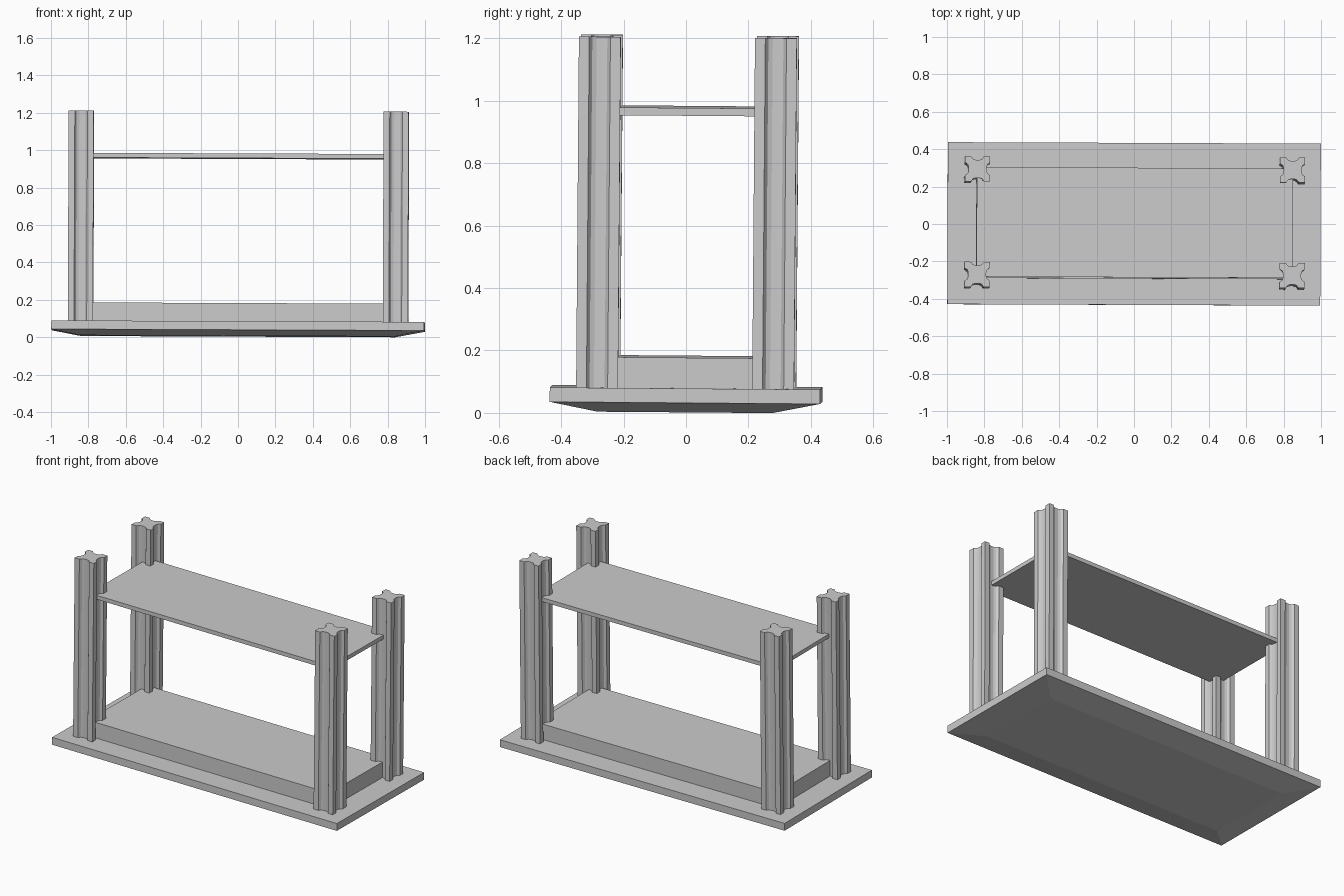
import bpy
import bmesh
from mathutils import Matrix

cube = bpy.data.objects.get("Cube")
if cube:
    bpy.data.objects.remove(cube, do_unlink=True)

# The whole table rests with a very slight lean
LEAN = (Matrix.Rotation(-0.004, 4, 'Z') @ Matrix.Rotation(0.004, 4, 'Y')
        @ Matrix.Rotation(-0.008, 4, 'X'))


def loft(name, rings):
    """Join stacked outlines, given as (outline points, height), into a closed solid."""
    bm = bmesh.new()
    loops = [[bm.verts.new((x, y, z)) for x, y in pts] for pts, z in rings]
    for low, high in zip(loops, loops[1:]):
        for i in range(len(low)):
            j = (i + 1) % len(low)
            bm.faces.new((low[i], low[j], high[j], high[i]))
    bm.faces.new(loops[0][::-1])
    bm.faces.new(loops[-1])
    bmesh.ops.recalc_face_normals(bm, faces=bm.faces)
    bm.transform(LEAN)
    mesh = bpy.data.meshes.new(name)
    bm.to_mesh(mesh)
    bm.free()
    obj = bpy.data.objects.new(name, mesh)
    bpy.context.collection.objects.link(obj)
    return obj


def rect(hx, hy):
    return [(-hx, -hy), (hx, -hy), (hx, hy), (-hx, hy)]


def leg_outline(cx, cy):
    """Square post with a rounded groove along each side."""
    side = [(0.067, -0.067), (0.067, -0.034), (0.053, -0.024), (0.048, -0.010),
            (0.048, 0.010), (0.053, 0.024), (0.067, 0.034)]
    pts = []
    for _ in range(4):
        pts += [(cx + x, cy + y) for x, y in side]
        side = [(-y, x) for x, y in side]
    return pts


# Table top lying face down, chamfered underneath
loft("table_top", [(rect(0.84, 0.28), 0.005), (rect(0.997, 0.433), 0.036),
                   (rect(0.997, 0.433), 0.082)])

# Apron block and the thin shelf, both reaching into the legs
loft("apron", [(rect(0.845, 0.293), 0.082), (rect(0.845, 0.293), 0.180)])
loft("shelf", [(rect(0.845, 0.293), 0.955), (rect(0.845, 0.293), 0.980)])

# Four grooved legs
for x_name, sx in (("right", -1), ("left", 1)):
    for y_name, sy in (("front", -1), ("back", 1)):
        outline = leg_outline(sx * 0.842, sy * 0.282)
        loft(f"{y_name}_{x_name}_leg", [(outline, 0.08), (outline, 1.206)])
